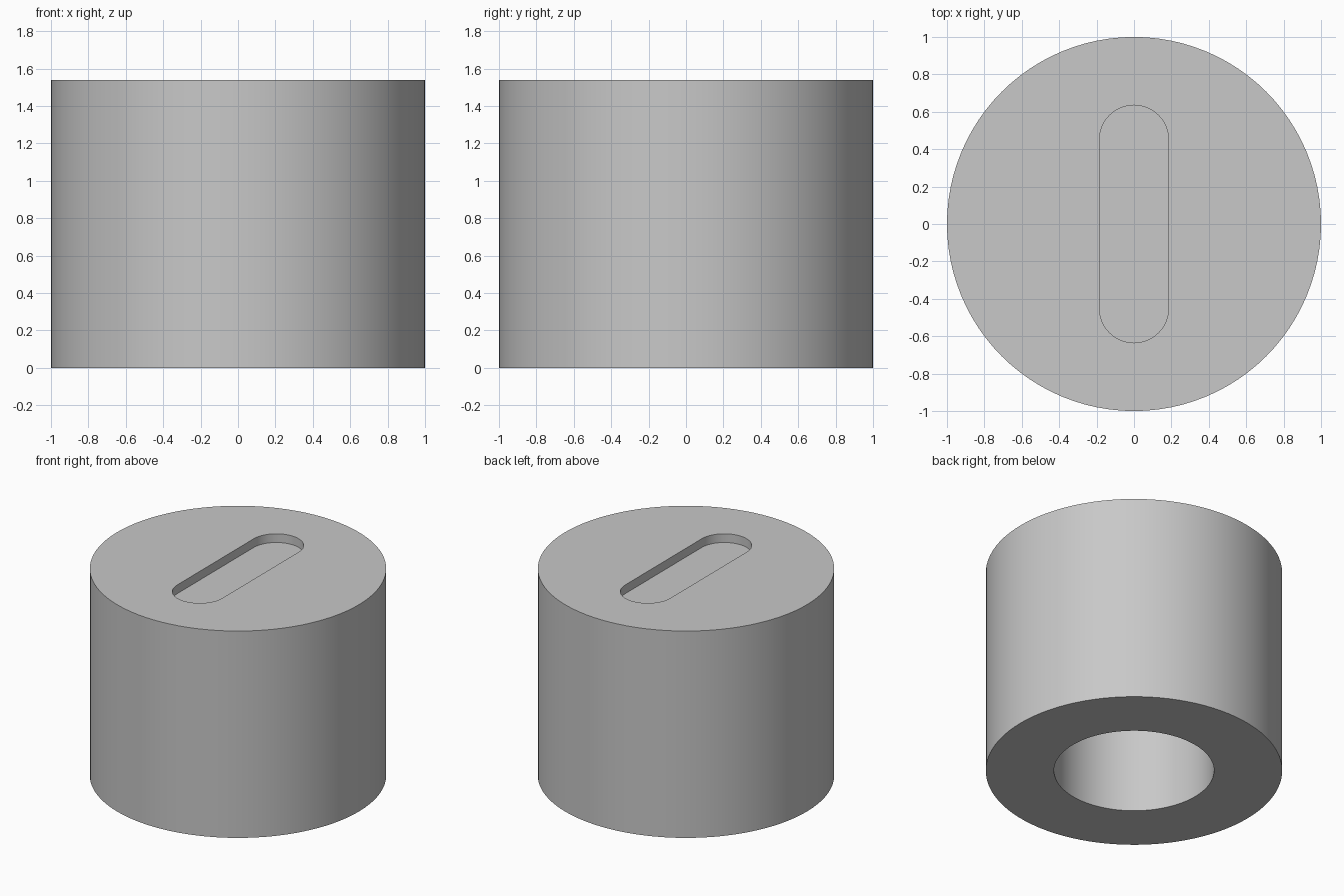
import bpy
import bmesh
import math

HEIGHT = 1.54
RADIUS = 1.0
BORE_RADIUS = 0.54
BORE_DEPTH = 1.15
SLOT_RADIUS = 0.185
SLOT_REACH = 0.45      # distance from centre to each rounded end
SLOT_DEPTH = 0.065

default_cube = bpy.data.objects.get("Cube")
if default_cube:
    bpy.data.objects.remove(default_cube, do_unlink=True)

grey = bpy.data.materials.new("plain grey")
grey.use_nodes = True
colour = (0.58, 0.58, 0.58, 1)
grey.diffuse_color = colour
grey.node_tree.nodes["Principled BSDF"].inputs["Base Color"].default_value = colour


def circle(radius, sides):
    return [(radius * math.cos(math.tau * i / sides),
             radius * math.sin(math.tau * i / sides)) for i in range(sides)]


def stadium(radius, reach, steps):
    """Outline with two round ends, running along y."""
    points = []
    for start, y in ((0, reach), (math.pi, -reach)):
        for i in range(steps + 1):
            a = start + math.pi * i / steps
            points.append((radius * math.cos(a), y + radius * math.sin(a)))
    return points


def prism(name, outline, bottom, top):
    """Extrude a flat outline upward into a solid."""
    bm = bmesh.new()
    base = bm.faces.new([bm.verts.new((x, y, bottom)) for x, y in outline])
    extruded = bmesh.ops.extrude_face_region(bm, geom=[base], use_keep_orig=True)
    moved = [v for v in extruded["geom"] if isinstance(v, bmesh.types.BMVert)]
    bmesh.ops.translate(bm, verts=moved, vec=(0, 0, top - bottom))
    bmesh.ops.recalc_face_normals(bm, faces=bm.faces)
    mesh = bpy.data.meshes.new(name)
    bm.to_mesh(mesh)
    bm.free()
    mesh.materials.append(grey)
    obj = bpy.data.objects.new(name, mesh)
    bpy.context.collection.objects.link(obj)
    return obj


# Cylindrical body
body = prism("knob_body", circle(RADIUS, 96), 0, HEIGHT)

# Blind bore in the underside and shallow slot in the top
cutters = [
    prism("bore_cutter", circle(BORE_RADIUS, 96), -0.2, BORE_DEPTH),
    prism("slot_cutter", stadium(SLOT_RADIUS, SLOT_REACH, 24),
          HEIGHT - SLOT_DEPTH, HEIGHT + 0.2),
]

bpy.ops.object.select_all(action="DESELECT")
body.select_set(True)
bpy.context.view_layer.objects.active = body
for cutter in cutters:
    cutter.hide_render = True
    cut = body.modifiers.new(cutter.name, "BOOLEAN")
    cut.operation = "DIFFERENCE"
    cut.solver = "EXACT"
    cut.object = cutter
    bpy.ops.object.modifier_apply(modifier=cut.name)
    bpy.data.objects.remove(cutter, do_unlink=True)

# Smooth round walls with crisp rims
bpy.ops.object.shade_smooth_by_angle(angle=math.radians(30))
